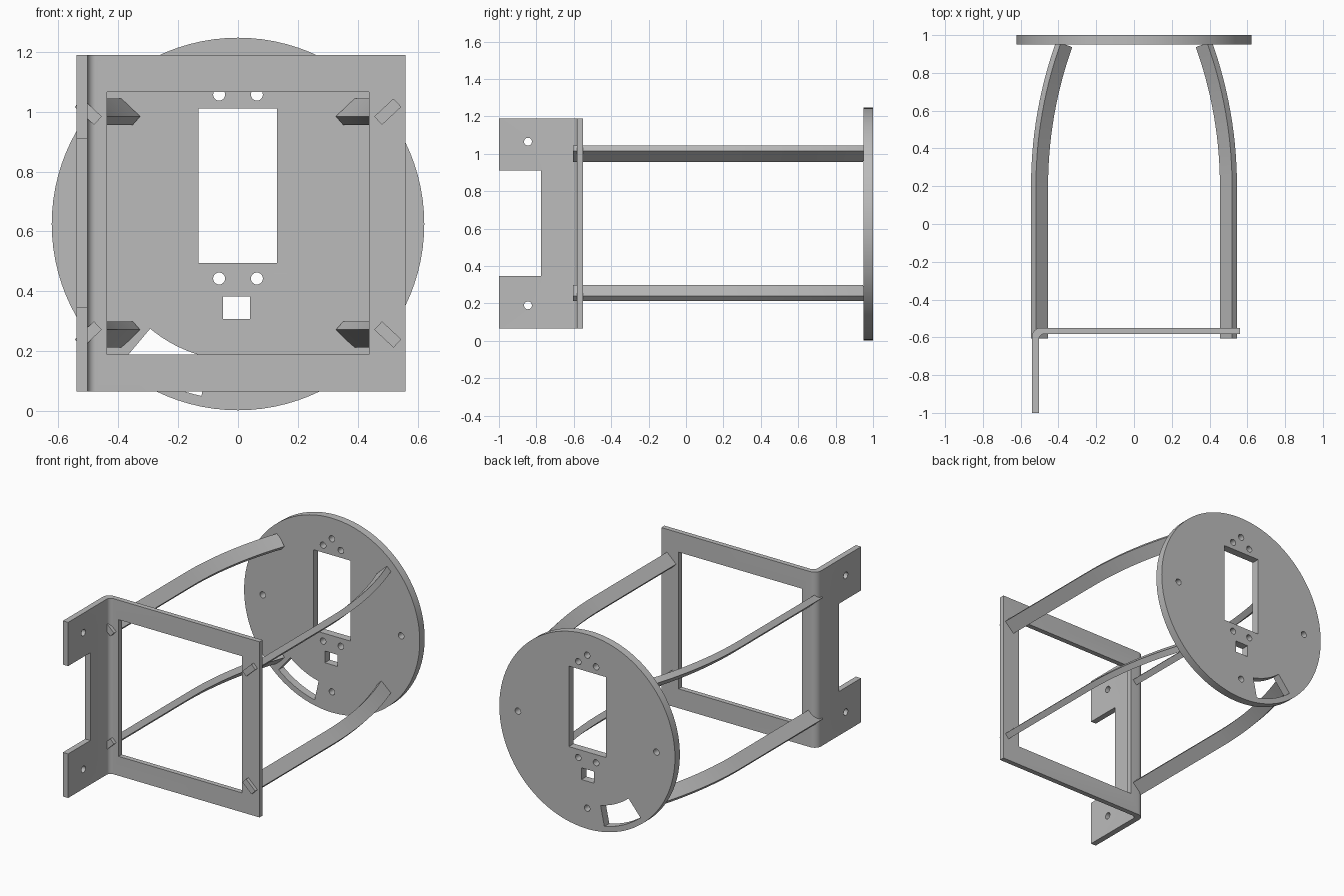
import bpy, bmesh, math
from mathutils import Matrix, Vector

cube = bpy.data.objects.get("Cube")
if cube:
    bpy.data.objects.remove(cube)

metal = bpy.data.materials.new("grey metal")
metal.use_nodes = True
GREY = (0.5, 0.5, 0.5, 1)
metal.diffuse_color = GREY
metal.node_tree.nodes["Principled BSDF"].inputs["Base Color"].default_value = GREY

# Local profile plane (u, v) to world, by extrusion axis
AXES = {
    "x": Matrix(((0, 0, 1), (1, 0, 0), (0, 1, 0))),
    "y": Matrix(((1, 0, 0), (0, 0, -1), (0, 1, 0))),
    "z": Matrix.Identity(3),
}


def arc(u, v, r, start, end, n):
    angles = [math.radians(start + (end - start) * i / n) for i in range(n + 1)]
    return [(u + r * math.cos(a), v + r * math.sin(a)) for a in angles]


def circle(u, v, r, n=24):
    return arc(u, v, r, 0, 360, n)[:-1]


def rect(u0, u1, v0, v1):
    return [(u0, v0), (u1, v0), (u1, v1), (u0, v1)]


def finish(name, mesh):
    obj = bpy.data.objects.new(name, mesh)
    bpy.context.collection.objects.link(obj)
    mesh.materials.clear()
    mesh.materials.append(metal)
    return obj


def smooth(obj):
    bpy.ops.object.select_all(action="DESELECT")
    obj.select_set(True)
    bpy.context.view_layer.objects.active = obj
    bpy.ops.object.shade_smooth_by_angle(angle=math.radians(30))


def prism(name, loops, axis, lo, hi):
    """Extrude an outline with holes between lo and hi along an axis."""
    curve = bpy.data.curves.new(name, "CURVE")
    curve.dimensions = "2D"
    curve.fill_mode = "BOTH"
    curve.extrude = (hi - lo) / 2
    for loop in loops:
        spline = curve.splines.new("POLY")
        spline.points.add(len(loop) - 1)
        for point, (u, v) in zip(spline.points, loop):
            point.co = (u, v, 0, 1)
        spline.use_cyclic_u = True
    temp = bpy.data.objects.new(name, curve)
    mesh = bpy.data.meshes.new_from_object(temp)
    bpy.data.objects.remove(temp)
    mesh.transform(AXES[axis].to_4x4())
    mesh.transform(Matrix.Translation(Vector([(lo + hi) / 2 if a == axis else 0 for a in "xyz"])))
    bm = bmesh.new()
    bm.from_mesh(mesh)
    bmesh.ops.remove_doubles(bm, verts=bm.verts, dist=1e-5)
    bmesh.ops.recalc_face_normals(bm, faces=bm.faces)
    bm.to_mesh(mesh)
    bm.free()
    return finish(name, mesh)


def cut(obj, cutter):
    cutter.hide_render = True
    mod = obj.modifiers.new("cut", "BOOLEAN")
    mod.operation = "DIFFERENCE"
    mod.solver = "EXACT"
    mod.object = cutter
    bpy.context.view_layer.objects.active = obj
    bpy.ops.object.modifier_apply(modifier=mod.name)
    bpy.data.objects.remove(cutter)


# Round back disc with window, sensor holes, mounting holes and curved slot
CZ, R = 0.625, 0.622
HOLE_R, RING = 0.02, 0.49
slot = arc(0, CZ, 0.456, 230, 258, 12) + arc(0, CZ, 0.587, 258, 230, 12)
holes = [(0, CZ + RING), (0, CZ - RING), (RING, CZ), (-RING, CZ)]
holes += [(s * 0.063, z) for s in (-1, 1) for z in (1.057, 0.443)]
disc = prism("back_disc",
             [circle(0, CZ, R, 96), rect(-0.132, 0.13, 0.495, 1.01),
              rect(-0.05, 0.04, 0.308, 0.383), slot]
             + [circle(u, v, HOLE_R) for u, v in holes],
             "y", 0.95, 1.0)
smooth(disc)

# Bent sheet bracket: L profile with rounded bend, then window, notch and bolt holes
profile = [(0.56, -0.55)]
profile += arc(-0.495, -0.595, 0.045, 90, 180, 8)
profile += [(-0.54, -1.0), (-0.503, -1.0)]
profile += arc(-0.475, -0.61, 0.028, 180, 90, 8)
profile += [(0.56, -0.582)]
bracket = prism("bent_bracket", [profile], "z", 0.066, 1.19)
cut(bracket, prism("window_cutter", [rect(-0.438, 0.437, 0.19, 1.065)], "y", -0.7, -0.4))
cut(bracket, prism("notch_cutter", [rect(-1.1, -0.775, 0.348, 0.91)], "x", -0.7, -0.4))
for z in (0.19, 1.065):
    cut(bracket, prism("bolt_cutter", [circle(-0.845, z, 0.021)], "x", -0.7, -0.4))
smooth(bracket)

# Four flat struts, straight at first and then bending inwards to the disc
BEND_R, BEND_ANGLE, STEPS = 2.23, math.radians(19.7), 14
LONG, SHORT = 0.044, 0.019


def strut(name, side, z, tilt):
    stations = [(0.5, -0.605, 0)]
    for i in range(STEPS + 1):
        t = BEND_ANGLE * i / STEPS
        stations.append((0.5 - BEND_R * (1 - math.cos(t)), 0.2 + BEND_R * math.sin(t), t))
    bm = bmesh.new()
    rings = []
    for x, y, t in stations:
        ring = []
        for a, b in rect(-LONG, LONG, -SHORT, SHORT):
            out = a * math.cos(tilt) - b * math.sin(tilt)
            up = a * math.sin(tilt) + b * math.cos(tilt)
            ring.append(bm.verts.new((side * (x + out * math.cos(t)),
                                      y + out * math.sin(t), z + up)))
        rings.append(ring)
    for r0, r1 in zip(rings, rings[1:]):
        for i in range(4):
            j = (i + 1) % 4
            bm.faces.new((r0[i], r0[j], r1[j], r1[i]))
    bm.faces.new(rings[0])
    bm.faces.new(rings[-1])
    bmesh.ops.recalc_face_normals(bm, faces=bm.faces)
    mesh = bpy.data.meshes.new(name)
    bm.to_mesh(mesh)
    bm.free()
    smooth(finish(name, mesh))


for side, side_name in ((1, "left"), (-1, "right")):
    strut("upper_" + side_name + "_strut", side, 1.0, math.radians(43))
    strut("lower_" + side_name + "_strut", side, 0.256, math.radians(-43))
